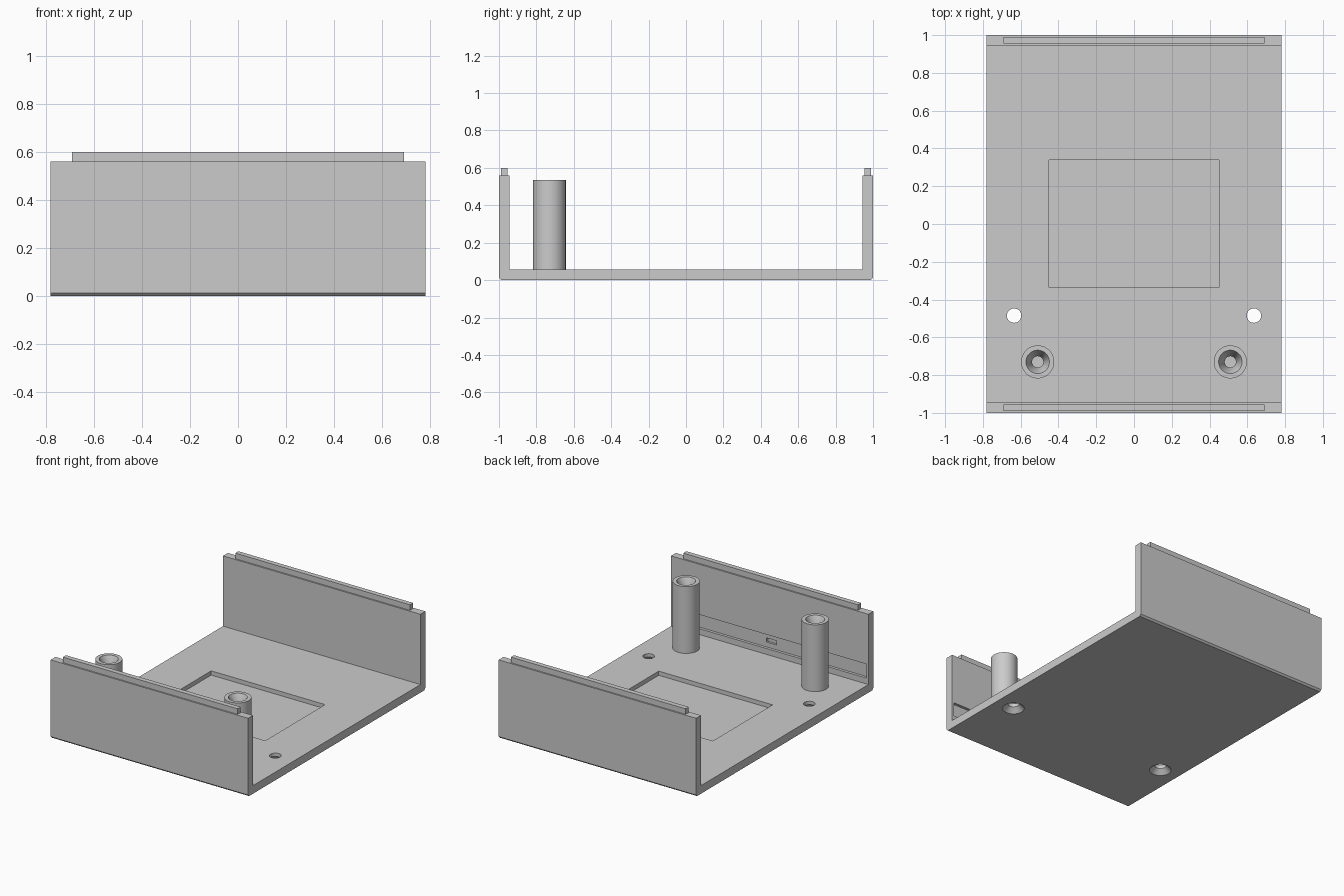
import bpy, bmesh, math

if "Cube" in bpy.data.objects:
    bpy.data.objects.remove(bpy.data.objects["Cube"], do_unlink=True)

HALF_X, HALF_Y, WALL, FLOOR, TOP, CHAMFER = 0.78, 1.0, 0.055, 0.058, 0.56, 0.012

grey = bpy.data.materials.new("grey_plastic")
grey.use_nodes = True
grey.diffuse_color = (0.6, 0.6, 0.6, 1)
grey.node_tree.nodes["Principled BSDF"].inputs["Base Color"].default_value = (0.6, 0.6, 0.6, 1)


def finish(name, bm):
    bmesh.ops.recalc_face_normals(bm, faces=bm.faces)
    mesh = bpy.data.meshes.new(name)
    bm.to_mesh(mesh)
    bm.free()
    mesh.materials.append(grey)
    obj = bpy.data.objects.new(name, mesh)
    bpy.context.collection.objects.link(obj)
    return obj


def box(name, x, y, z):
    """Box spanning the given (low, high) ranges."""
    bm = bmesh.new()
    bmesh.ops.create_cube(bm, size=1)
    for v in bm.verts:
        v.co = [(r[0] + r[1]) / 2 + c * (r[1] - r[0]) for r, c in zip((x, y, z), v.co)]
    return finish(name, bm)


def lathe(name, profile, x, y, steps=48):
    """Closed (radius, z) profile turned about a vertical axis at x, y."""
    bm = bmesh.new()
    verts = [bm.verts.new((x + r, y, z)) for r, z in profile]
    edges = [bm.edges.new((verts[i], verts[(i + 1) % len(verts)])) for i in range(len(verts))]
    bmesh.ops.spin(bm, geom=verts + edges, cent=(x, y, 0), axis=(0, 0, 1),
                   angle=math.tau, steps=steps)
    bmesh.ops.remove_doubles(bm, verts=bm.verts, dist=1e-5)
    return finish(name, bm)


def activate(obj):
    bpy.ops.object.select_all(action="DESELECT")
    obj.select_set(True)
    bpy.context.view_layer.objects.active = obj


def cut(target, cutter):
    cutter.hide_render = True
    mod = target.modifiers.new("cut", "BOOLEAN")
    mod.operation, mod.solver, mod.object = "DIFFERENCE", "EXACT", cutter
    activate(target)
    bpy.ops.object.modifier_apply(modifier=mod.name)
    bpy.data.objects.remove(cutter, do_unlink=True)


# Tray: U-shaped section with chamfered bottom edges, extruded across
half = [(HALF_Y - CHAMFER, 0), (HALF_Y, CHAMFER), (HALF_Y, TOP),
        (HALF_Y - WALL, TOP), (HALF_Y - WALL, FLOOR)]
section = half + [(-y, z) for y, z in reversed(half)]
bm = bmesh.new()
face = bm.faces.new([bm.verts.new((-HALF_X, y, z)) for y, z in section])
moved = bmesh.ops.extrude_face_region(bm, geom=[face])["geom"]
bmesh.ops.translate(bm, vec=(2 * HALF_X, 0, 0),
                    verts=[v for v in moved if isinstance(v, bmesh.types.BMVert)])
tray = finish("tray", bm)

# Shallow rectangular recess in the floor
cut(tray, box("recess_cutter", (-0.45, 0.45), (-0.335, 0.34), (0.028, 0.2)))

# Long groove and small centre slot inside the front wall
inner = -HALF_Y + WALL
cut(tray, box("groove_cutter", (-0.765, 0.765), (inner - 0.02, inner + 0.1), (0.1, 0.2)))
cut(tray, box("slot_cutter", (-0.04, 0.04), (inner - 0.035, inner + 0.1), (0.135, 0.165)))

for side, x in (("right", -1), ("left", 1)):
    # Countersunk screw holes through the floor
    hole = [(0, -0.02), (0.072, -0.02), (0.072, 0), (0.038, 0.034), (0.038, 0.2), (0, 0.2)]
    cut(tray, lathe("screw_hole_cutter", hole, x * 0.635, -0.485))

    # Hollow standoff with a funnel mouth
    post = [(0.0875, FLOOR), (0.0875, 0.535), (0.062, 0.535), (0.03, 0.465),
            (0.03, FLOOR + 0.01), (0, FLOOR + 0.01), (0, FLOOR)]
    activate(lathe(side + "_standoff", post, x * 0.51, -0.73))
    bpy.ops.object.shade_smooth_by_angle(angle=math.radians(30))

activate(tray)
bpy.ops.object.shade_smooth_by_angle(angle=math.radians(20))

# Locating lips along the wall tops
for name, y in (("front_lip", -0.9725), ("back_lip", 0.9725)):
    box(name, (-0.69, 0.69), (y - 0.0175, y + 0.0175), (TOP, 0.6))
